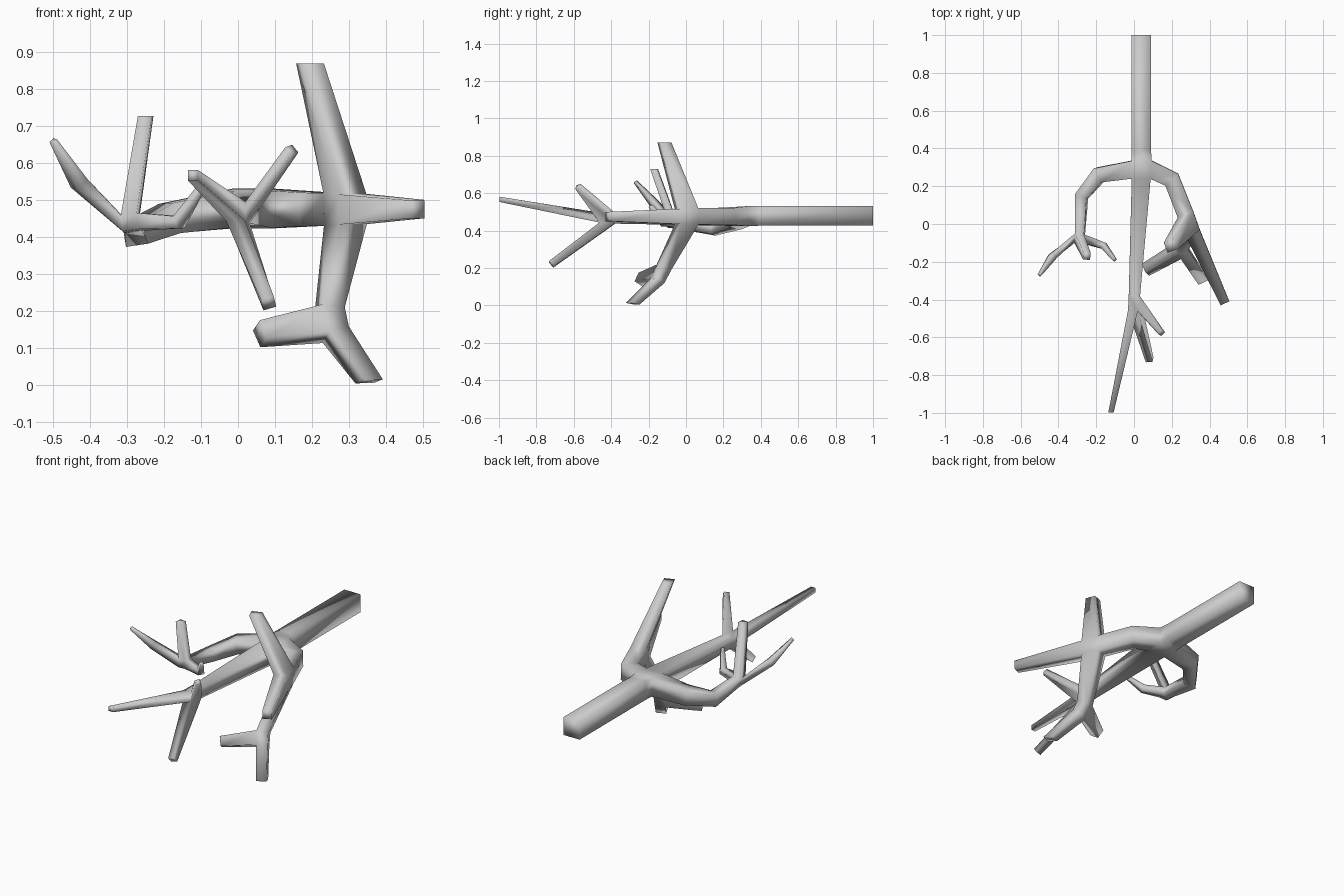
import bpy, bmesh
from mathutils import Vector

if "Cube" in bpy.data.objects:
    bpy.data.objects.remove(bpy.data.objects["Cube"])

bm = bmesh.new()


def grow(face, centre, r, normal):
    """Extrude a quad into a square of half-width r at centre, facing normal."""
    bm.normal_update()
    v = [p.co.copy() for p in face.verts]
    n = normal.normalized()
    u = face.normal.rotation_difference(n) @ (v[0] + v[1] - v[2] - v[3])
    u = (u - n * u.dot(n)).normalized()
    w = n.cross(u)
    new = bmesh.ops.extrude_discrete_faces(bm, faces=[face])['faces'][0]
    for p, (a, b) in zip(new.verts, ((1, -1), (1, 1), (-1, 1), (-1, -1))):
        p.co = centre + (u * a + w * b) * r
    bm.normal_update()
    return new


def limb(face, stations, end=None):
    """Grow a limb through (x, y, z, half-width) stations; returns its end face."""
    pts = [face.calc_center_median()] + [Vector(s[:3]) for s in stations]
    for i, s in enumerate(stations, 1):
        n = (pts[i] - pts[i - 1]).normalized()
        if i < len(stations):
            n = n + (pts[i + 1] - pts[i]).normalized()
        elif end:
            n = Vector(end)
        face = grow(face, pts[i], s[3], n)
    return face


def side(face, direction):
    """Side face of the last grown segment that looks towards direction."""
    near = {f for e in face.edges for f in e.link_faces if f != face}
    return max(near, key=lambda f: f.normal.dot(Vector(direction)))


X, Z = Vector((1, 0, 0)), Vector((0, 0, 1))

# trunk up to the first joint
r = 0.052
base = bm.faces.new([bm.verts.new((0.038 + a * r, 1.0, 0.478 + b * r))
                     for a, b in ((-1, -1), (1, -1), (1, 1), (-1, 1))])
bm.normal_update()
if base.normal.y > 0:
    base.normal_flip()
joint = limb(base, [(0.038, 0.39, 0.478, r), (0.04, 0.335, 0.477, 0.054),
                    (0.038, 0.24, 0.475, 0.05)])
left, right = side(joint, -X), side(joint, X)

# middle branch and its three twigs
fork = limb(joint, [(0.002, -0.38, 0.467, 0.03), (-0.006, -0.46, 0.469, 0.026)])
twig_b, twig_c = side(fork, X), side(fork, -Z)
limb(fork, [(-0.122, -0.998, 0.567, 0.014)], (0, -1, 0))
limb(twig_b, [(0.146, -0.578, 0.636, 0.014)])
limb(twig_c, [(0.083, -0.72, 0.22, 0.018)])

# left branch and its three twigs
fork = limb(left, [(-0.185, 0.26, 0.45, 0.042), (-0.278, 0.145, 0.41, 0.033),
                   (-0.286, -0.055, 0.437, 0.024), (-0.293, -0.1, 0.44, 0.022)])
up, out, inn = side(fork, Z), side(fork, -X), side(fork, X)
limb(up, [(-0.25, -0.17, 0.728, 0.019)], (0, 0, 1))
limb(out, [(-0.43, -0.17, 0.545, 0.019), (-0.5, -0.27, 0.66, 0.008)])
limb(inn, [(-0.16, -0.115, 0.44, 0.018), (-0.102, -0.19, 0.53, 0.009)])

# right branch with forward, upward and downward limbs
fork = limb(right, [(0.2, 0.235, 0.475, 0.046), (0.273, 0.05, 0.475, 0.044),
                    (0.31, -0.045, 0.475, 0.041)])
up, down = side(fork, Z), side(fork, -Z)
limb(fork, [(0.482, -0.42, 0.475, 0.025)])
limb(up, [(0.195, -0.115, 0.87, 0.029)], (0, 0, 1))
fork = limb(down, [(0.248, -0.12, 0.2, 0.032), (0.265, -0.15, 0.135, 0.03)],
            (0.4, -0.5, -0.8))
inn = side(fork, -X)
limb(fork, [(0.355, -0.285, 0.009, 0.028)], (0.1, -0.15, -1))
limb(inn, [(0.06, -0.243, 0.138, 0.027)])

# close the cut end of the trunk and finish
bmesh.ops.holes_fill(bm, edges=[e for e in bm.edges if e.is_boundary], sides=4)
bmesh.ops.recalc_face_normals(bm, faces=bm.faces[:])
for f in bm.faces:
    f.smooth = True
mesh = bpy.data.meshes.new("branch")
bm.to_mesh(mesh)
bm.free()
bpy.context.collection.objects.link(bpy.data.objects.new("branch", mesh))
